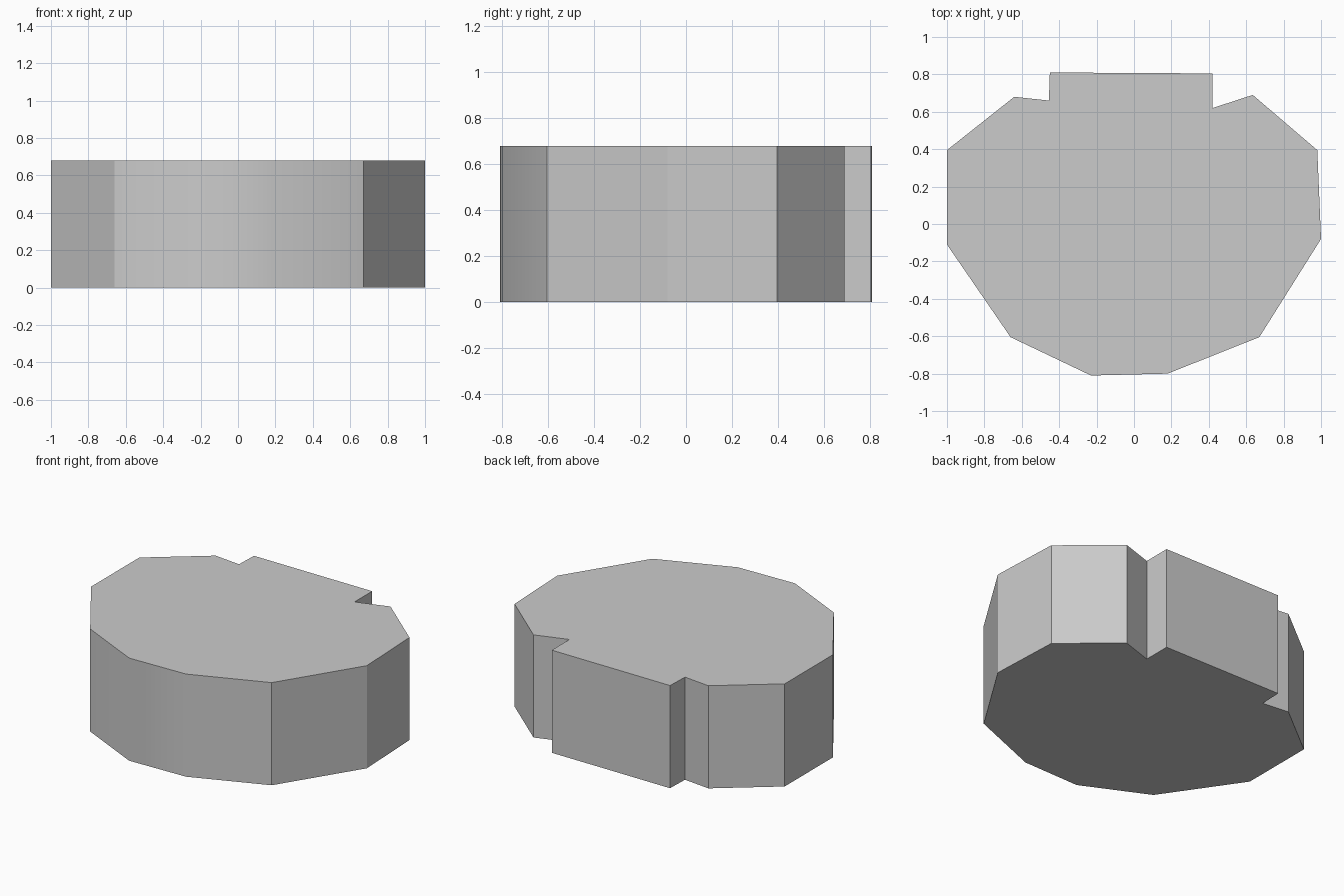
import bpy, bmesh, math

if "Cube" in bpy.data.objects:
    bpy.data.objects.remove(bpy.data.objects["Cube"])

HEIGHT = 0.68

# Outline seen from above, clockwise from the back tab
outline = [(-0.45, 0.81), (0.42, 0.805), (0.42, 0.62), (0.635, 0.69),
           (0.98, 0.395), (1.0, -0.08), (0.67, -0.605), (0.18, -0.80),
           (-0.23, -0.81), (-0.66, -0.605), (-1.0, -0.11), (-1.0, 0.395),
           (-0.64, 0.68), (-0.455, 0.66)]

# Solid slab: one outline face extruded straight up
bm = bmesh.new()
base = bm.faces.new([bm.verts.new((x, y, 0)) for x, y in outline])
top = bmesh.ops.extrude_face_region(bm, geom=[base], use_keep_orig=True)["geom"]
bmesh.ops.translate(bm, vec=(0, 0, HEIGHT),
                    verts=[g for g in top if isinstance(g, bmesh.types.BMVert)])
bmesh.ops.recalc_face_normals(bm, faces=bm.faces)
mesh = bpy.data.meshes.new("faceted_slab")
bm.to_mesh(mesh)
bm.free()

slab = bpy.data.objects.new("faceted_slab", mesh)
bpy.context.collection.objects.link(slab)

# Soft shading only across the shallow front corners
bpy.context.view_layer.objects.active = slab
slab.select_set(True)
bpy.ops.object.shade_smooth_by_angle(angle=math.radians(30))
